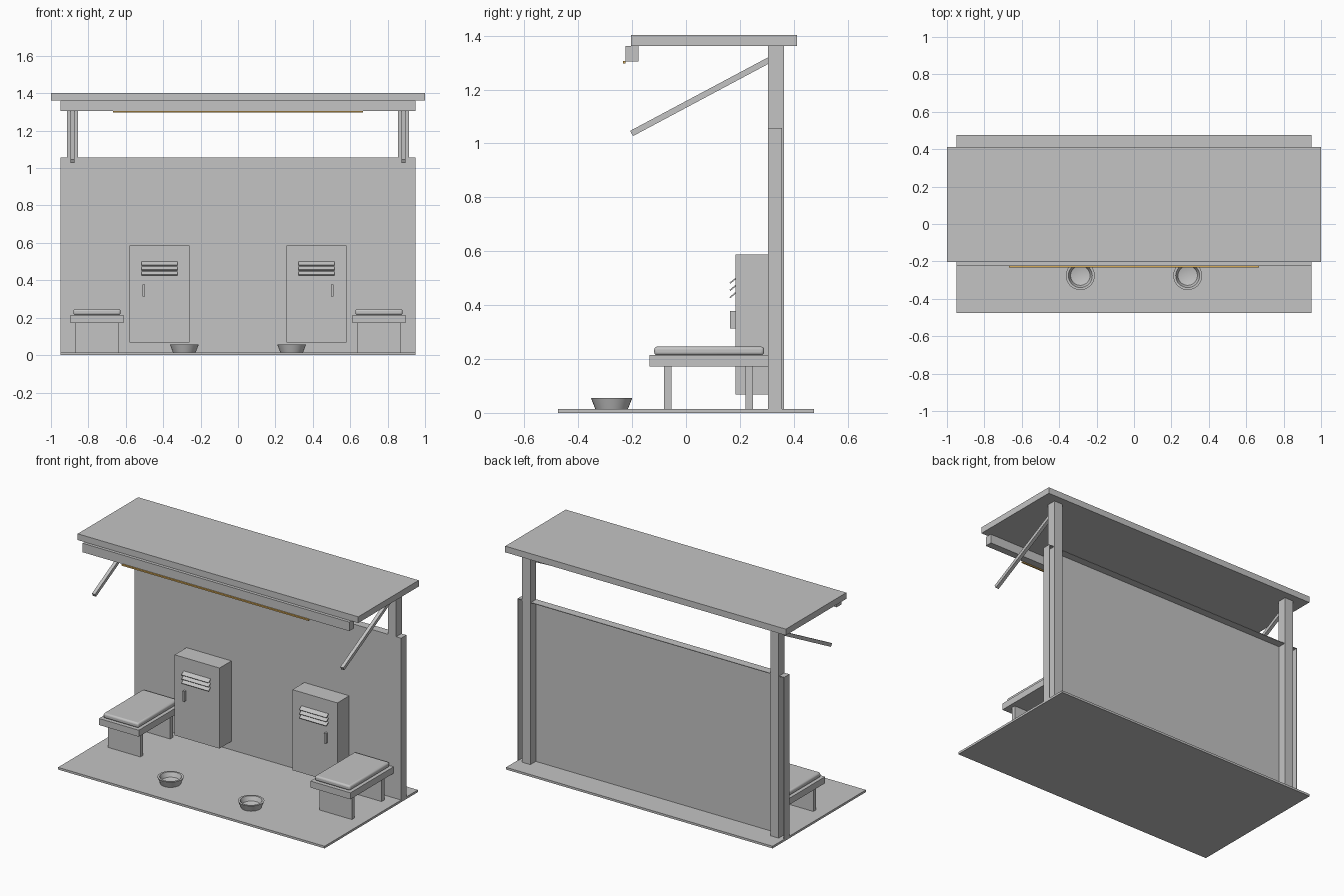
import bpy, bmesh, math
from mathutils import Vector

if "Cube" in bpy.data.objects:
    bpy.data.objects.remove(bpy.data.objects["Cube"])


def material(name, rgb):
    m = bpy.data.materials.new(name)
    m.diffuse_color = (*rgb, 1)
    m.use_nodes = True
    m.node_tree.nodes["Principled BSDF"].inputs["Base Color"].default_value = m.diffuse_color
    return m


GREY = material("light grey", (0.55, 0.55, 0.55))
AMBER = material("amber", (0.70, 0.42, 0.10))


def finish(name, bm, mat):
    bmesh.ops.recalc_face_normals(bm, faces=bm.faces)
    me = bpy.data.meshes.new(name)
    bm.to_mesh(me)
    bm.free()
    me.materials.append(mat)
    ob = bpy.data.objects.new(name, me)
    bpy.context.collection.objects.link(ob)
    return ob


def box(name, x, y, z, mat=GREY, bevel=0):
    """Box from (min, max) ranges."""
    bm = bmesh.new()
    bmesh.ops.create_cube(bm, size=1)
    for v in bm.verts:
        v.co = [(r[0] + r[1]) / 2 + c * (r[1] - r[0]) for c, r in zip(v.co, (x, y, z))]
    ob = finish(name, bm, mat)
    if bevel:
        mod = ob.modifiers.new("soft edges", "BEVEL")
        mod.width, mod.segments = bevel, 3
        smooth(ob)
    return ob


def smooth(ob):
    bpy.ops.object.select_all(action="DESELECT")
    ob.select_set(True)
    bpy.context.view_layer.objects.active = ob
    bpy.ops.object.shade_smooth_by_angle(angle=math.radians(35))


def slanted_bar(name, cx, width, start, end, thick):
    """Bar running between two (y, z) points."""
    a, b = Vector(start), Vector(end)
    d = (b - a).normalized()
    n = Vector((-d.y, d.x)) * thick / 2
    bm = bmesh.new()
    verts = [bm.verts.new((cx - width / 2, *p)) for p in (a - n, b - n, b + n, a + n)]
    face = bm.faces.new(verts)
    ext = bmesh.ops.extrude_face_region(bm, geom=[face])["geom"]
    for v in ext:
        if isinstance(v, bmesh.types.BMVert):
            v.co.x += width
    return finish(name, bm, GREY)


def lathe(name, cx, cy, profile, steps=32):
    bm = bmesh.new()
    vs = [bm.verts.new((r, 0, z)) for r, z in profile]
    edges = [bm.edges.new(p) for p in zip(vs, vs[1:])]
    bmesh.ops.spin(bm, geom=vs + edges, axis=(0, 0, 1), cent=(0, 0, 0),
                   angle=2 * math.pi, steps=steps)
    bmesh.ops.remove_doubles(bm, verts=bm.verts, dist=0.0005)
    bmesh.ops.translate(bm, verts=bm.verts, vec=(cx, cy, 0))
    ob = finish(name, bm, GREY)
    smooth(ob)
    return ob


# Floor, roof, front beam and light strip
box("floor", (-0.95, 0.95), (-0.475, 0.475), (0, 0.014))
box("roof", (-1, 1), (-0.204, 0.412), (1.362, 1.402))
box("front_beam", (-0.95, 0.95), (-0.224, -0.177), (1.304, 1.362))
box("light_strip", (-0.667, 0.667), (-0.233, -0.224), (1.297, 1.306), AMBER)

# Back wall: thin panel with a shallow rim open to the rear
box("wall_panel", (-0.95, 0.95), (0.304, 0.308), (0.012, 1.057))
box("wall_top_rim", (-0.95, 0.95), (0.304, 0.357), (1.053, 1.057))

for s, side in ((-1, "left"), (1, "right")):
    def around(c, half):
        return (s * c - half, s * c + half)

    box(f"wall_end_rim_{side}", around(0.948, 0.002), (0.304, 0.357), (0.012, 1.057))

    # Post and roof brace
    box(f"post_{side}", around(0.885, 0.030), (0.304, 0.363), (0.012, 1.364))
    slanted_bar(f"brace_{side}", s * 0.885, 0.022, (-0.202, 1.037), (0.325, 1.318), 0.022)

    # Locker with louvres and handle
    box(f"locker_{side}", around(0.42, 0.16), (0.183, 0.304), (0.068, 0.587))
    for i in range(3):
        z = 0.489 - i * 0.0265
        slanted_bar(f"louvre_{side}_{i}", s * 0.42, 0.193,
                    (0.163, z - 0.008), (0.185, z + 0.010), 0.005)
    box(f"handle_{side}", around(0.505, 0.0065), (0.163, 0.183), (0.313, 0.378))

    # Bench with cushion and slab legs
    box(f"bench_seat_{side}", around(0.754, 0.142), (-0.136, 0.304), (0.172, 0.214))
    box(f"bench_cushion_{side}", around(0.754, 0.126), (-0.118, 0.29), (0.214, 0.246),
        bevel=0.011)
    for y, part in ((-0.068, "front"), (0.235, "back")):
        box(f"bench_leg_{part}_{side}", around(0.754, 0.115), (y - 0.0135, y + 0.0135),
            (0.004, 0.172))

    # Floor bowl
    lathe(f"bowl_{side}", s * 0.287, -0.276,
          [(0, 0.013), (0.06, 0.013), (0.077, 0.056), (0.064, 0.056),
           (0.052, 0.028), (0.03, 0.022), (0, 0.021)])
